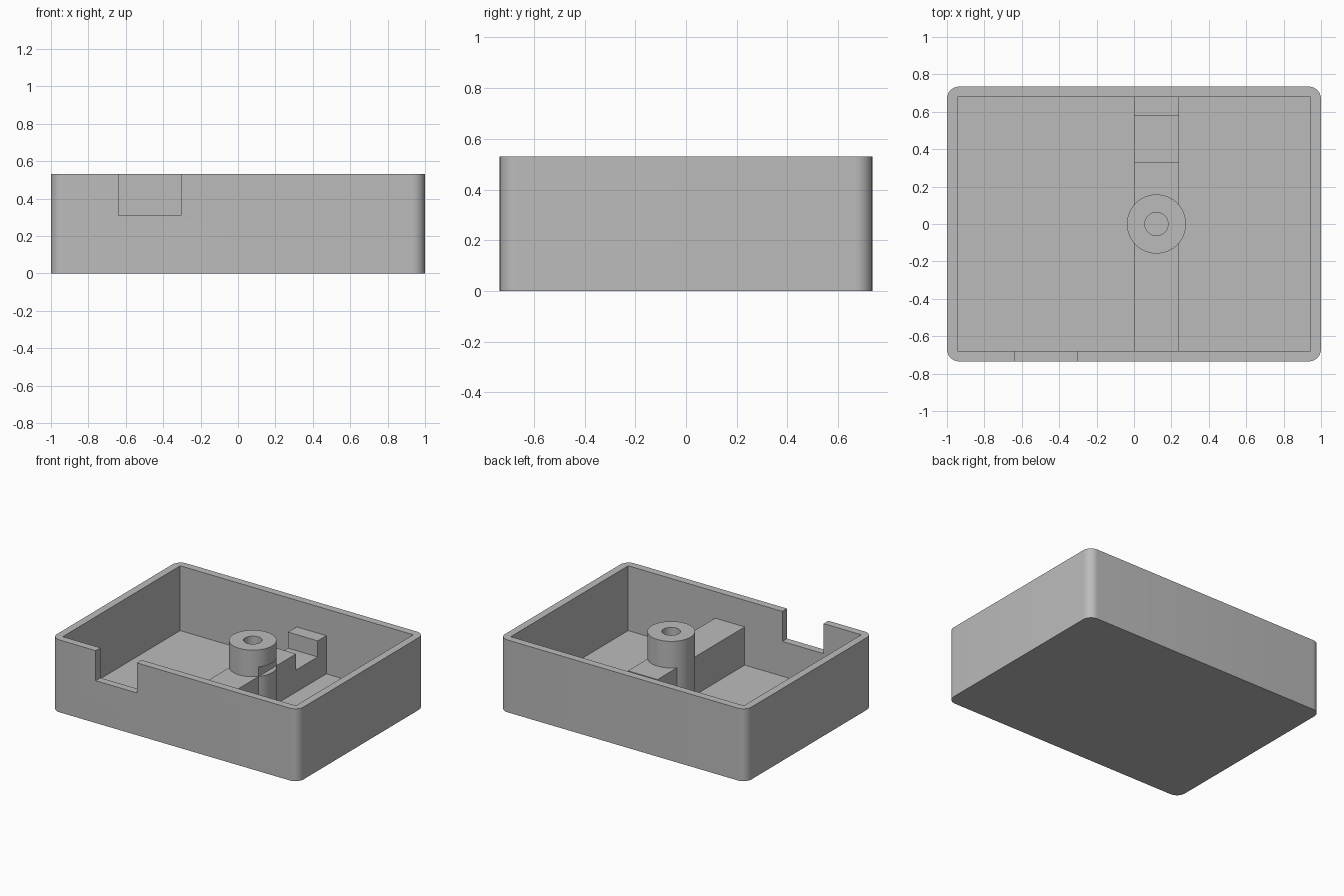
import bpy, bmesh, math

cube = bpy.data.objects.get("Cube")
if cube:
    bpy.data.objects.remove(cube, do_unlink=True)

HALF_X, HALF_Y, HEIGHT = 1.0, 0.735, 0.53
WALL = FLOOR = 0.055
RIB_TOP, SLOT_Z = 0.335, 0.217
RIB_X0, RIB_X1 = 0.0, 0.24
BOSS_X, BOSS_R, BORE_R = 0.12, 0.158, 0.062

grey = bpy.data.materials.new("plain grey")
grey.use_nodes = True
color = (0.5, 0.5, 0.5, 1)
grey.diffuse_color = color
grey.node_tree.nodes["Principled BSDF"].inputs["Base Color"].default_value = color


def make(name, bm):
    bmesh.ops.recalc_face_normals(bm, faces=bm.faces)
    mesh = bpy.data.meshes.new(name)
    bm.to_mesh(mesh)
    bm.free()
    obj = bpy.data.objects.new(name, mesh)
    mesh.materials.append(grey)
    bpy.context.collection.objects.link(obj)
    return obj


def prism(name, points, offset):
    """Extrude a closed outline along an offset vector."""
    bm = bmesh.new()
    face = bm.faces.new([bm.verts.new(p) for p in points])
    moved = bmesh.ops.extrude_face_region(bm, geom=[face])["geom"]
    verts = [v for v in moved if isinstance(v, bmesh.types.BMVert)]
    bmesh.ops.translate(bm, verts=verts, vec=offset)
    return make(name, bm)


def box(name, x0, x1, y0, y1, z0, z1):
    return prism(name, [(x0, y0, z0), (x1, y0, z0), (x1, y1, z0), (x0, y1, z0)],
                 (0, 0, z1 - z0))


def cylinder(name, x, y, r, z0, z1, sides=64):
    ring = [(x + r * math.cos(math.tau * i / sides),
             y + r * math.sin(math.tau * i / sides), z0) for i in range(sides)]
    return prism(name, ring, (0, 0, z1 - z0))


def boolean(target, tool, operation="DIFFERENCE"):
    tool.hide_render = True
    mod = target.modifiers.new(tool.name, "BOOLEAN")
    mod.operation, mod.object, mod.solver = operation, tool, "EXACT"
    bpy.context.view_layer.objects.active = target
    bpy.ops.object.modifier_apply(modifier=mod.name)
    bpy.data.objects.remove(tool, do_unlink=True)


def smooth(obj):
    bpy.ops.object.select_all(action="DESELECT")
    obj.select_set(True)
    bpy.context.view_layer.objects.active = obj
    bpy.ops.object.shade_smooth_by_angle(angle=math.radians(30))


# Tray with rounded vertical corners
radius, steps = 0.067, 10
outline = []
for quarter, (sx, sy) in enumerate([(1, 1), (-1, 1), (-1, -1), (1, -1)]):
    for i in range(steps + 1):
        a = math.pi / 2 * (quarter + i / steps)
        outline.append((sx * (HALF_X - radius) + radius * math.cos(a),
                        sy * (HALF_Y - radius) + radius * math.sin(a), 0))
tray = prism("tray", outline, (0, 0, HEIGHT))
ix, iy = HALF_X - WALL, HALF_Y - WALL
boolean(tray, box("cavity", -ix, ix, -iy, iy, FLOOR, 1))

# Cable opening in the front wall
boolean(tray, box("wall_opening", -0.64, -0.305, -1, -0.6, 0.31, 1))

# Centre rib with a slot near the back, joined to the tray
end, base = iy + 0.02, FLOOR - 0.02
side = [(-end, base), (end, base), (end, RIB_TOP), (0.58, RIB_TOP),
        (0.58, SLOT_Z), (0.33, SLOT_Z), (0.33, RIB_TOP), (-end, RIB_TOP)]
rib = prism("rib", [(RIB_X0, y, z) for y, z in side], (RIB_X1 - RIB_X0, 0, 0))

# Round boss with a small side relief
boss = cylinder("boss", BOSS_X, 0, BOSS_R, base, HEIGHT)
boolean(boss, box("relief", RIB_X1, 0.5, -0.3, 0.3, RIB_TOP, 0.405))
boolean(rib, boss, "UNION")
boolean(tray, rib, "UNION")

# Blind screw hole
boolean(tray, cylinder("bore", BOSS_X, 0, BORE_R, FLOOR, 1, 40))
smooth(tray)
